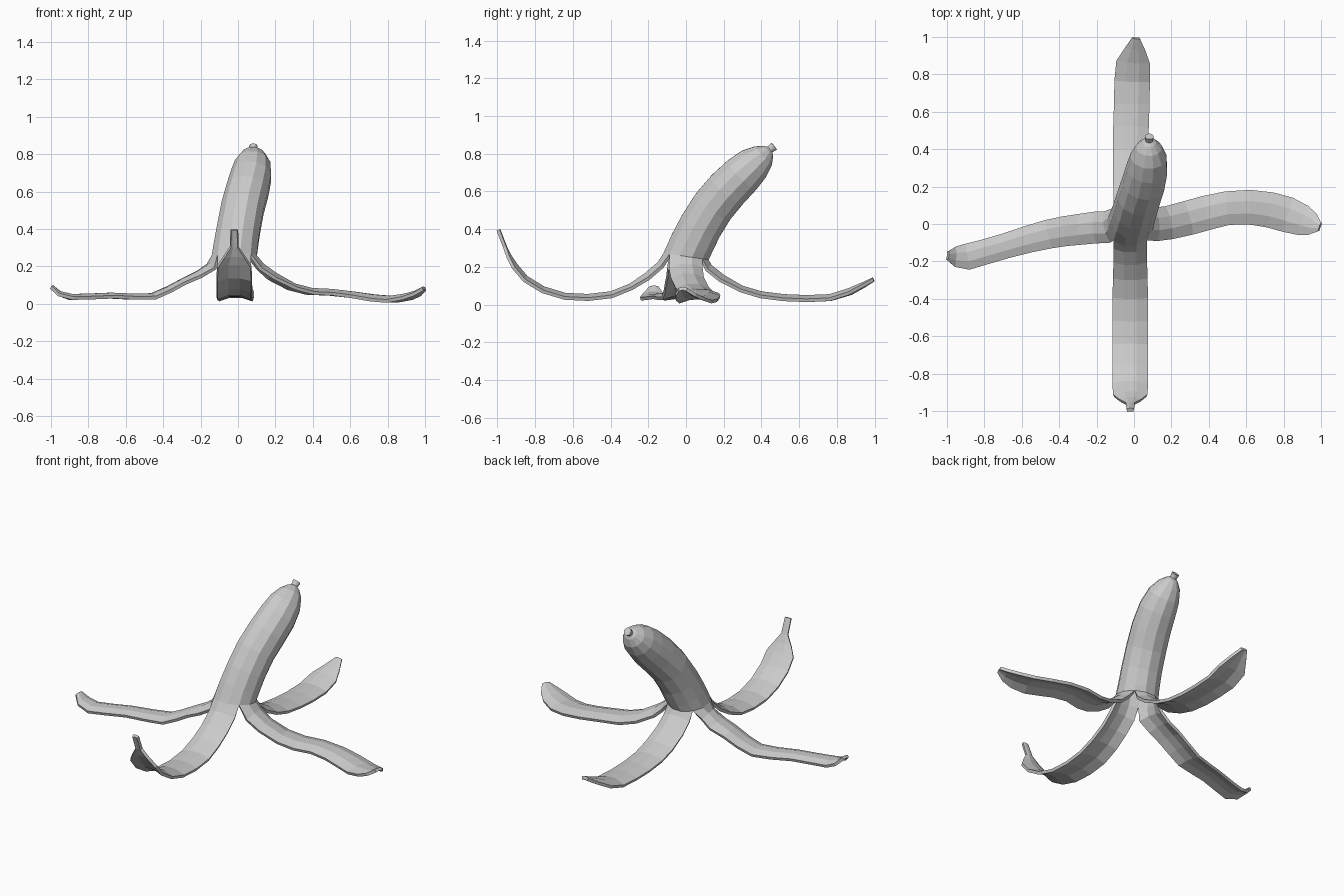
import bpy, bmesh, math
from mathutils import Vector

SIDES = 12
bm = bmesh.new()

# peel body: centre line (x, y, z) and radius, from the split up to the closed tip
body = [(-0.02, 0.00, 0.255, 0.125), (-0.01, 0.03, 0.32, 0.121), (0.005, 0.075, 0.41, 0.119),
        (0.025, 0.14, 0.515, 0.118), (0.05, 0.215, 0.605, 0.117), (0.07, 0.295, 0.685, 0.112),
        (0.078, 0.36, 0.745, 0.098), (0.08, 0.41, 0.788, 0.070), (0.081, 0.437, 0.814, 0.038),
        (0.081, 0.446, 0.822, 0.020), (0.082, 0.468, 0.840, 0.024)]


def ring(i):
    c, r = Vector(body[i][:3]), body[i][3]
    a, b = body[max(i - 1, 0)], body[min(i + 1, len(body) - 1)]
    t = (Vector(b[:3]) - Vector(a[:3])).normalized()
    if i == 0:
        t = Vector((0, 0.15, 1)).normalized()
    e1 = (Vector((1, 0, 0)) - t * t.x).normalized()
    e2 = t.cross(e1)
    angles = [math.radians(-45 + 360 / SIDES * j) for j in range(SIDES)]
    return [bm.verts.new(c + (e1 * math.cos(g) + e2 * math.sin(g)) * r) for g in angles]


rings = [ring(i) for i in range(len(body))]
for lo, hi in zip(rings, rings[1:]):
    for j in range(SIDES):
        k = (j + 1) % SIDES
        bm.faces.new((lo[j], lo[k], hi[k], hi[j]))
bm.faces.new(rings[-1])


# peeled strips: each continues a quarter of the bottom ring along (x, y, z, width)
def strip(quarter, path):
    prev = [rings[0][(quarter * 3 + j) % SIDES] for j in range(4)]
    pts = [sum((v.co for v in prev), Vector()) / 4] + [Vector(p[:3]) for p in path]
    for i, p in enumerate(path, 1):
        t = (pts[min(i + 1, len(path))] - pts[i - 1]).normalized()
        side = Vector((-t.y, t.x, 0)).normalized()
        up = t.cross(side).normalized()
        sag = (0.028 if i < 3 else 0.02) * p[3] / 0.19
        row = [bm.verts.new(pts[i] + side * p[3] * u - up * sag * d)
               for u, d in ((-0.5, 1), (-0.18, 0), (0.18, 0), (0.5, 1))]
        for j in range(3):
            bm.faces.new((row[j], row[j + 1], prev[j + 1], prev[j]))
        prev = row


# right strip
strip(0, [(0.135, 0, 0.215, .18), (0.2, 0.01, 0.165, .18), (0.3, 0.035, 0.108, .185),
          (0.39, 0.06, 0.085, .185), (0.5, 0.085, 0.08, .18), (0.62, 0.09, 0.066, .185),
          (0.73, 0.075, 0.05, .19), (0.82, 0.05, 0.043, .19), (0.90, 0.02, 0.055, .165),
          (0.95, 0.0, 0.07, .12), (0.99, -0.015, 0.092, .05)])
# back strip
strip(1, [(-0.018, 0.135, 0.21, .18), (-0.018, 0.2, 0.158, .185), (-0.018, 0.3, 0.10, .19),
          (-0.018, 0.4, 0.07, .19), (-0.016, 0.52, 0.055, .19), (-0.012, 0.64, 0.05, .19),
          (-0.01, 0.76, 0.055, .19), (-0.005, 0.86, 0.085, .18), (0.005, 0.93, 0.115, .11),
          (0.01, 0.99, 0.143, .045)])
# left strip
strip(2, [(-0.16, -0.02, 0.215, .17), (-0.22, -0.02, 0.175, .17), (-0.3, -0.03, 0.135, .165),
          (-0.38, -0.04, 0.092, .16), (-0.46, -0.055, 0.057, .155), (-0.56, -0.08, 0.055, .145),
          (-0.68, -0.115, 0.06, .135), (-0.80, -0.15, 0.055, .135), (-0.89, -0.175, 0.053, .14),
          (-0.95, -0.175, 0.068, .11), (-0.99, -0.17, 0.10, .05)])
# front strip, ending in the narrow stem
strip(3, [(-0.02, -0.15, 0.225, .18), (-0.02, -0.22, 0.165, .18), (-0.02, -0.3, 0.11, .185),
          (-0.02, -0.4, 0.07, .19), (-0.02, -0.52, 0.056, .19), (-0.02, -0.64, 0.062, .19),
          (-0.02, -0.75, 0.095, .19), (-0.02, -0.84, 0.15, .19), (-0.02, -0.895, 0.215, .185),
          (-0.02, -0.925, 0.26, .12), (-0.02, -0.95, 0.31, .045), (-0.02, -0.985, 0.40, .042)])

mesh = bpy.data.meshes.new("fruit_peel")
bm.to_mesh(mesh)
bm.free()
peel = bpy.data.objects.new("fruit_peel", mesh)
bpy.context.collection.objects.link(peel)

# skin thickness, growing inward
skin = peel.modifiers.new("skin", 'SOLIDIFY')
skin.thickness = 0.018
skin.offset = -1
